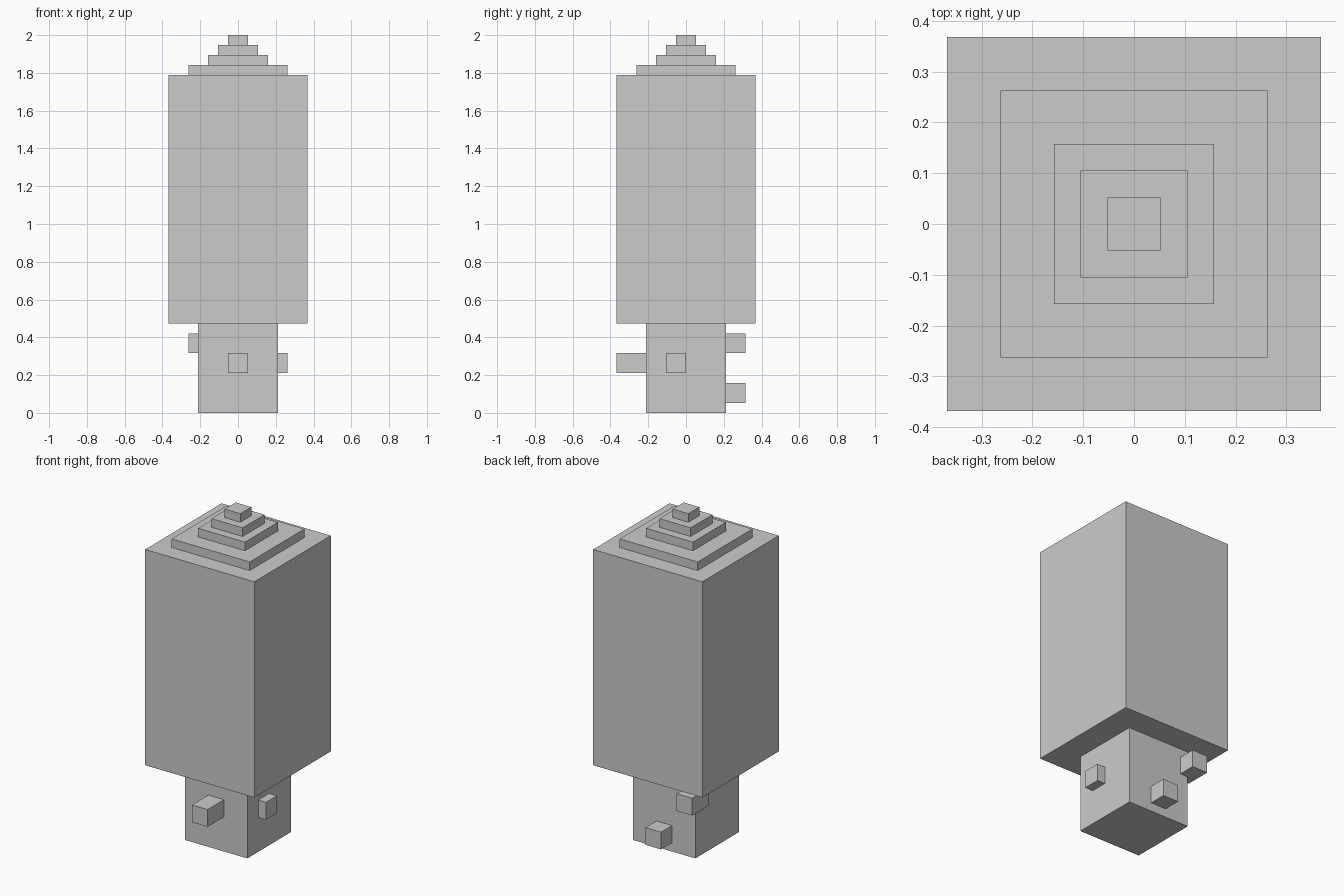
import bpy

if "Cube" in bpy.data.objects:
    bpy.data.objects.remove(bpy.data.objects["Cube"])

U = 2 / 38  # one grid step of the blocky model


def box(name, x, y, z):
    """Box spanning the given (min, max) ranges, in grid steps."""
    spans = (x, y, z)
    bpy.ops.mesh.primitive_cube_add(size=1, location=[(a + b) / 2 * U for a, b in spans])
    ob = bpy.context.object
    ob.name = name
    ob.scale = [(b - a) * U for a, b in spans]
    bpy.ops.object.transform_apply(location=False, rotation=False, scale=True)
    return ob


def square_block(name, half, z0, z1):
    return box(name, (-half, half), (-half, half), (z0, z1))


# Narrow base and tall main body
square_block("trunk", 4, 0, 9)
square_block("main_body", 7, 9, 34)

# Stepped top
for i, half in enumerate((5, 3, 2, 1)):
    square_block(f"top_step_{i + 1}", half, 34 + i, 35 + i)

# Small stubs around the base
box("front_stub", (-1, 1), (-7, -4), (4, 6))
box("right_stub", (4, 5), (-2, 0), (4, 6))
box("back_stub", (-1, 1), (4, 6), (1, 3))
box("back_left_corner_stub", (-5, -3), (3, 6), (6, 8))
